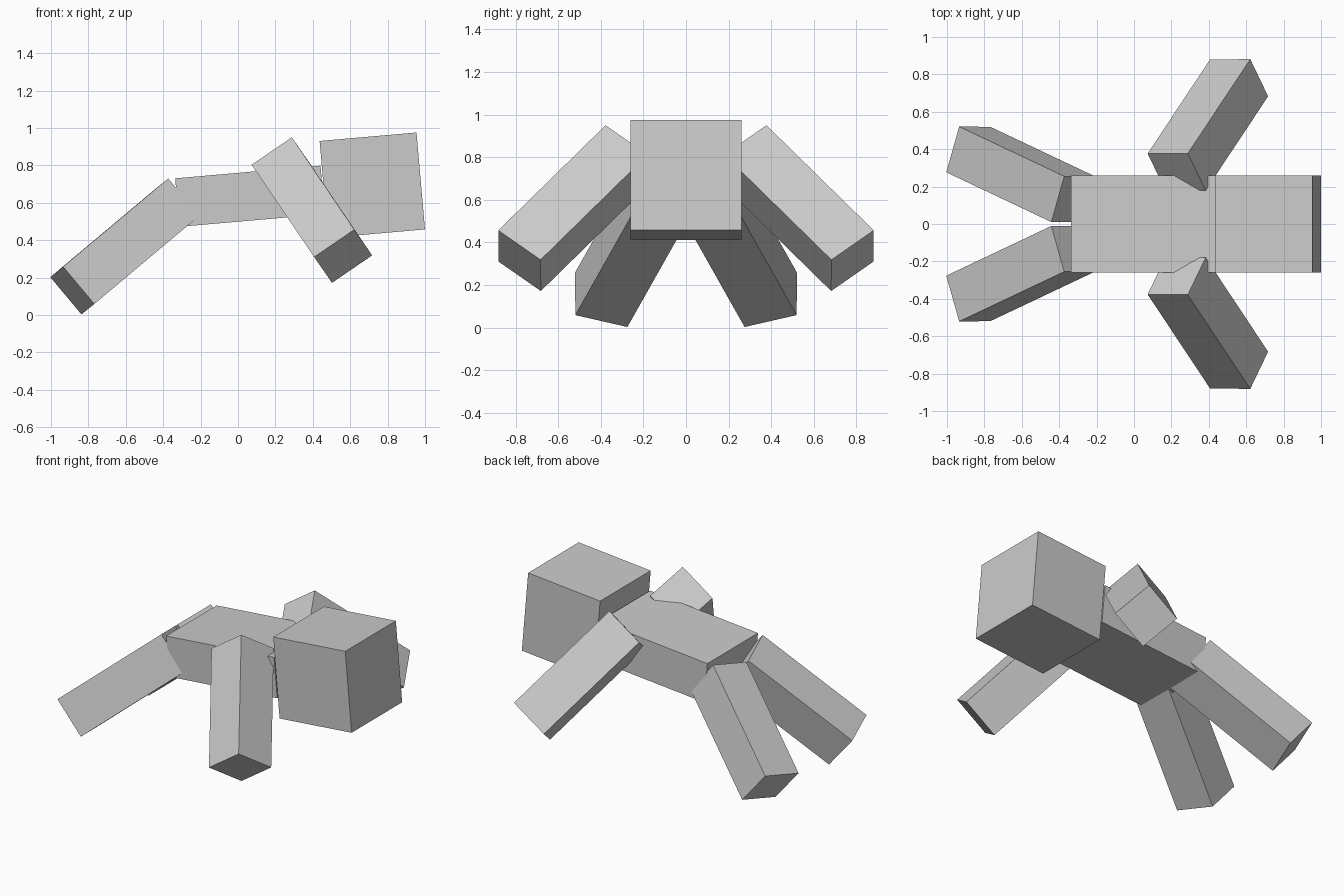
import bpy, bmesh, math
from mathutils import Vector, Matrix

if "Cube" in bpy.data.objects:
    bpy.data.objects.remove(bpy.data.objects["Cube"])

U = 0.065                 # block unit: head is 8 units, limbs are 4 x 4 x 12

grey = bpy.data.materials.new("light_grey")
grey.diffuse_color = (0.6, 0.6, 0.6, 1.0)
grey.use_nodes = True
grey.node_tree.nodes["Principled BSDF"].inputs["Base Color"].default_value = grey.diffuse_color


def box(name, size, matrix):
    """Box of the given size placed by a rotation + location matrix."""
    bm = bmesh.new()
    bmesh.ops.create_cube(bm, size=1.0, matrix=matrix @ Matrix.Diagonal((*size, 1.0)))
    bmesh.ops.recalc_face_normals(bm, faces=bm.faces)
    mesh = bpy.data.meshes.new(name)
    bm.to_mesh(mesh)
    bm.free()
    mesh.materials.append(grey)
    obj = bpy.data.objects.new(name, mesh)
    bpy.context.collection.objects.link(obj)
    return obj


def limb(name, corner, across, along):
    """Mirrored pair of 4 x 4 x 12 limbs from an end corner and two edge directions."""
    z = Vector(along).normalized()
    x = Vector(across)
    x = (x - z * x.dot(z)).normalized()
    y = z.cross(x)
    size = Vector((4, 4, 12)) * U
    centre = Vector(corner) + (x * size.x + y * size.y + z * size.z) / 2
    place = Matrix((x, y, z)).transposed().to_4x4()
    place.translation = centre
    box("right_" + name, size, place)
    box("left_" + name, size, Matrix.Diagonal((1, -1, 1, 1)) @ place)


# Head and torso, pitched up slightly
pitch = Matrix.Rotation(math.radians(-5), 4, 'Y')
box("head", Vector((8, 8, 8)) * U, Matrix.Translation((0.718, 0, 0.694)) @ pitch)
box("torso", Vector((12, 8, 4)) * U, Matrix.Translation((0.064, 0, 0.635)) @ pitch)

# Arms reach forward and outward, legs trail behind
limb("arm", (0.407, -0.88, 0.31), (0.21, 0, 0.145), (-0.335, 0.505, 0.495))
limb("leg", (-0.837, -0.275, 0.003), (-0.163, 0, 0.201), (0.56, 0.265, 0.47))
